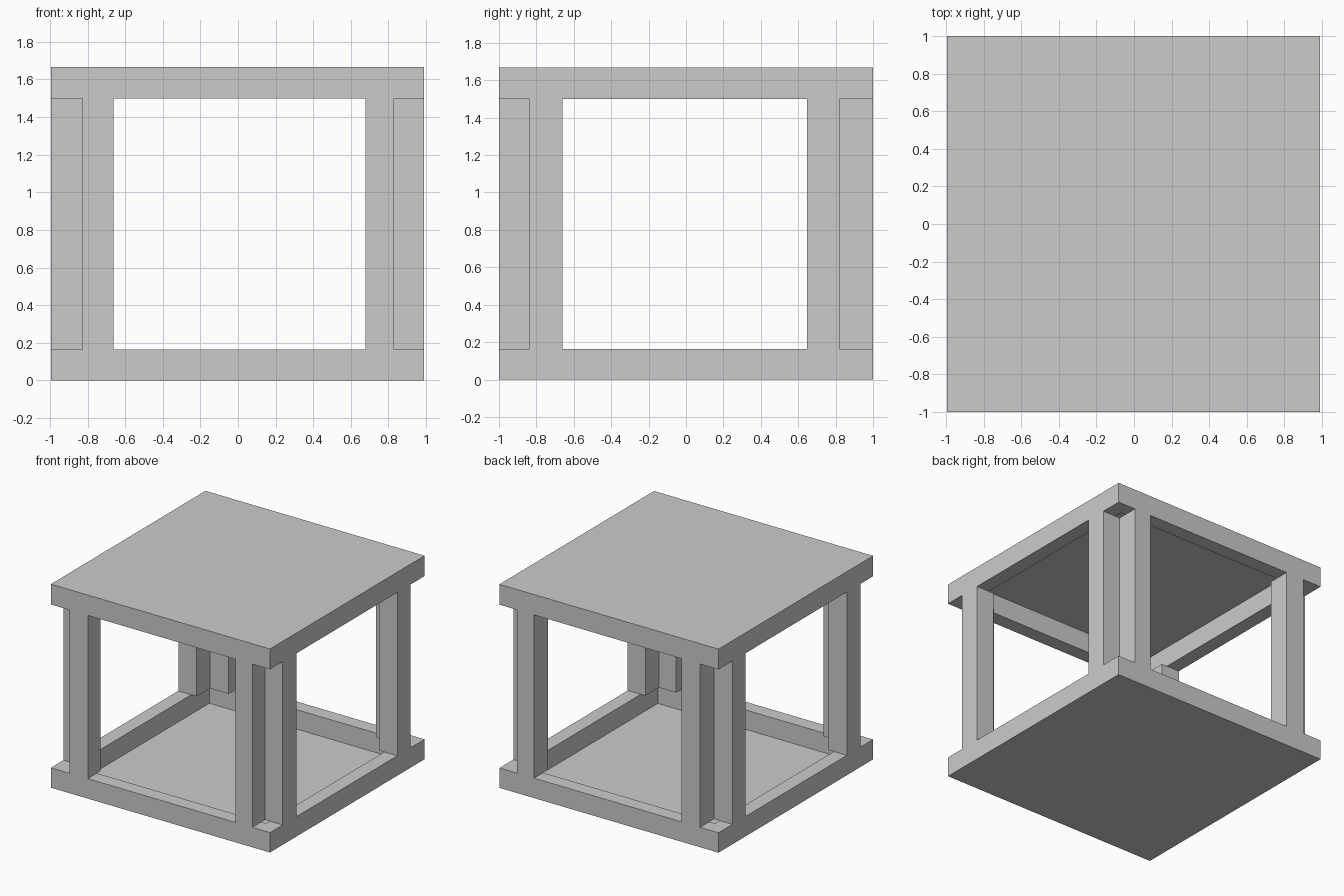
import bpy, bmesh
from mathutils import Matrix, Vector

if "Cube" in bpy.data.objects:
    bpy.data.objects.remove(bpy.data.objects["Cube"])

# Grid lines: outer edge, notch edge, opening edge, mirrored on the far side
X = (-0.995, -0.828, -0.661, 0.677, 0.83, 0.99)
Y = (-1.0, -0.836, -0.66, 0.648, 0.82, 1.0)
BEAM, TOP, SKIN = 0.163, 1.667, 0.004


def finish(bm, name):
    bmesh.ops.recalc_face_normals(bm, faces=bm.faces)
    mesh = bpy.data.meshes.new(name)
    bm.to_mesh(mesh)
    bm.free()
    obj = bpy.data.objects.new(name, mesh)
    bpy.context.collection.objects.link(obj)
    return obj


def box(x0, x1, y0, y1, z0, z1):
    bm = bmesh.new()
    size = Vector((x1 - x0, y1 - y0, z1 - z0))
    mid = Vector((x0 + x1, y0 + y1, z0 + z1)) / 2
    bmesh.ops.create_cube(bm, size=1, matrix=Matrix.Translation(mid) @ Matrix.Diagonal(size).to_4x4())
    return bm


def tray(name, z0, z1, opens_up):
    """Square slab hollowed to a thin sheet, leaving a thick rim."""
    bm = box(X[0], X[5], Y[0], Y[5], z0, z1)
    bm.normal_update()
    side = 1 if opens_up else -1
    face = next(f for f in bm.faces if f.normal.z * side > 0.9)
    bmesh.ops.inset_region(bm, faces=[face], thickness=0.166)
    new = bmesh.ops.extrude_discrete_faces(bm, faces=[face])["faces"][0]
    bmesh.ops.translate(bm, verts=new.verts, vec=(0, 0, -side * (z1 - z0 - SKIN)))
    return finish(bm, name)


# Hollow floor and roof
tray("floor_tray", 0, BEAM, True)
tray("roof_tray", TOP - BEAM - 0.004, TOP, False)

# Paired posts leaving a square notch at every corner
z0, z1 = BEAM, TOP - BEAM - 0.004
for y_name, (y0, y1) in {"front": (Y[0], Y[1]), "back": (Y[4], Y[5])}.items():
    for x_name, (x0, x1) in {"left": (X[1], X[2]), "right": (X[3], X[4])}.items():
        finish(box(x0, x1, y0, y1, z0, z1), f"{y_name}_wall_{x_name}_post")
for x_name, (x0, x1) in {"left": (X[0], X[1]), "right": (X[4], X[5])}.items():
    for y_name, (y0, y1) in {"front": (Y[1], Y[2]), "back": (Y[3], Y[4])}.items():
        finish(box(x0, x1, y0, y1, z0, z1), f"{x_name}_wall_{y_name}_post")
